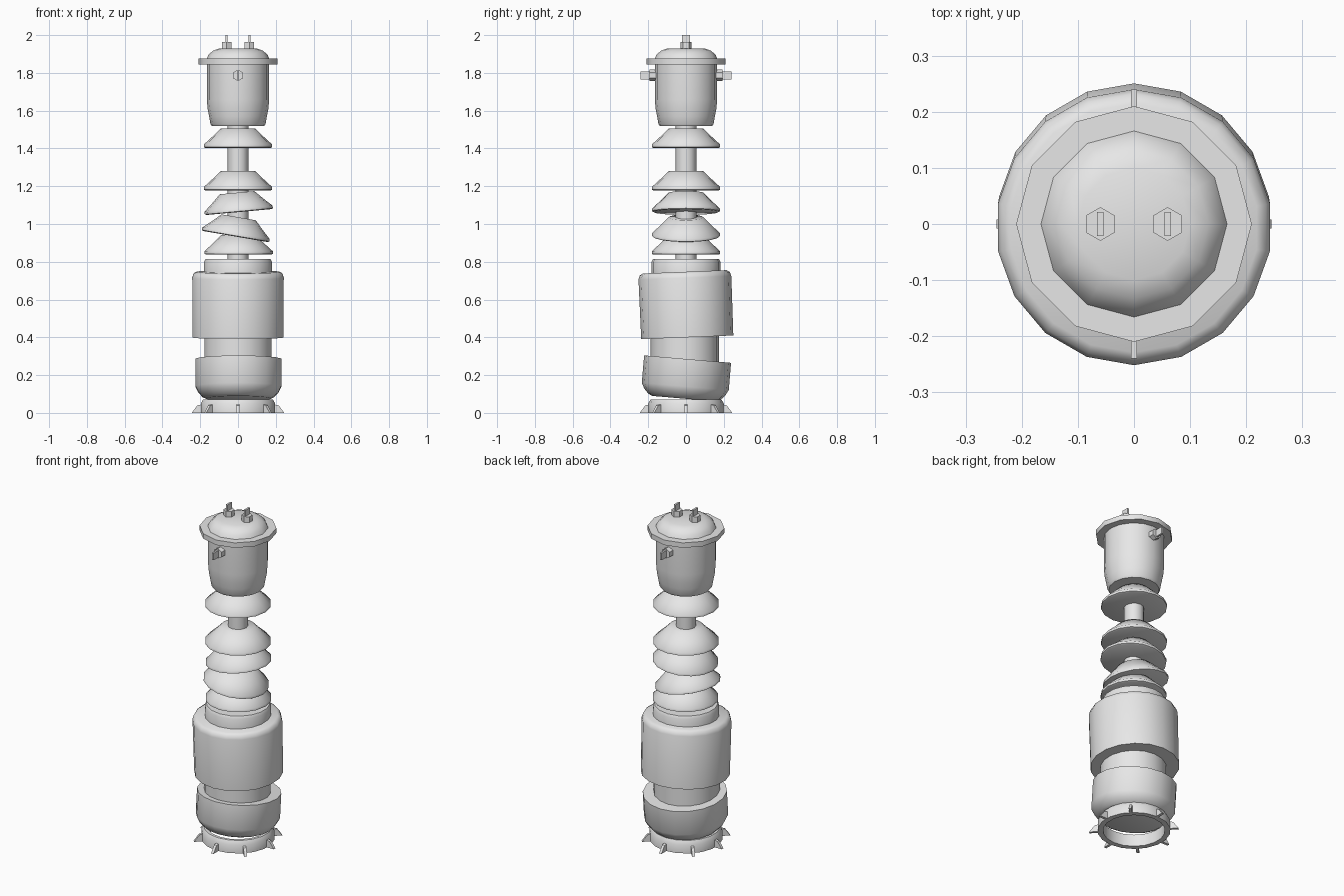
import bpy, bmesh
from math import radians, pi, sin, cos
from mathutils import Matrix, Vector

cube = bpy.data.objects.get("Cube")
if cube:
    bpy.data.objects.remove(cube, do_unlink=True)

metal = bpy.data.materials.new("plain_grey")
metal.use_nodes = True
metal.diffuse_color = (0.8, 0.8, 0.8, 1)
for node in metal.node_tree.nodes:
    if node.type == 'BSDF_PRINCIPLED':
        node.inputs["Base Color"].default_value = (0.8, 0.8, 0.8, 1)


def finish(name, bm, loc=(0, 0, 0), rot=(0, 0, 0), smooth=50):
    bmesh.ops.recalc_face_normals(bm, faces=bm.faces)
    mesh = bpy.data.meshes.new(name)
    bm.to_mesh(mesh)
    bm.free()
    mesh.materials.append(metal)
    obj = bpy.data.objects.new(name, mesh)
    bpy.context.collection.objects.link(obj)
    obj.location, obj.rotation_euler = loc, rot
    if smooth:
        bpy.ops.object.select_all(action='DESELECT')
        obj.select_set(True)
        bpy.context.view_layer.objects.active = obj
        bpy.ops.object.shade_smooth_by_angle(angle=radians(smooth))
    return obj


def lathe(name, profile, sides, loc=(0, 0, 0), rot=(0, 0, 0), ring=False, smooth=50):
    """Spin an (r, z) profile about z; ring closes the profile, otherwise cap the ends."""
    bm = bmesh.new()
    loops = []
    for r, z in profile:
        angles = [pi / 2 + 2 * pi * i / sides for i in range(sides)]
        loops.append([bm.verts.new((r * cos(a), r * sin(a), z)) for a in angles])
    pairs = list(zip(loops, loops[1:]))
    if ring:
        pairs.append((loops[-1], loops[0]))
    else:
        bm.faces.new(loops[0])
        bm.faces.new(loops[-1])
    for a, b in pairs:
        for i in range(sides):
            j = (i + 1) % sides
            bm.faces.new((a[i], a[j], b[j], b[i]))
    return finish(name, bm, loc, rot, smooth)


def box(name, size, loc):
    bm = bmesh.new()
    bmesh.ops.create_cube(bm, size=1, matrix=Matrix.Diagonal((*size, 1)))
    return finish(name, bm, loc, smooth=0)


# Hollow foot ring with eight small wedge spikes
lathe("foot_ring", [(0.17, 0), (0.2, 0), (0.2, 0.05), (0.187, 0.072), (0.17, 0.072)],
      18, ring=True)
for k in range(8):
    bm = bmesh.new()
    side = []
    for t in (-0.008, 0.008):
        side.append([bm.verts.new((x, t, z)) for x, z in
                     ((0.19, 0), (0.245, 0), (0.215, 0.04), (0.19, 0.045))])
    a, b = side
    bm.faces.new(a)
    bm.faces.new(b)
    for i in range(4):
        j = (i + 1) % 4
        bm.faces.new((a[i], a[j], b[j], b[i]))
    finish(f"foot_spike_{k + 1}", bm, rot=(0, 0, k * pi / 4), smooth=0)

# Tilted bowl, neck, loose sleeve and collar
lathe("lower_bowl", [(0.17, -0.11), (0.192, -0.1), (0.215, -0.075), (0.231, -0.045), (0.231, 0.1)],
      18, (0.002, 0, 0.185), (-0.085, 0, 0))
lathe("neck", [(0.181, 0.22), (0.181, 0.5)], 18, (0, -0.007, 0))
lathe("outer_sleeve", [(0.244, -0.17), (0.246, 0.145), (0.239, 0.167), (0.222, 0.177)],
      18, (0, 0, 0.57), (0.04, 0, 0))
lathe("collar", [(0.182, 0.72), (0.182, 0.8), (0.174, 0.815)], 18)

# Central shaft with a stack of flared discs, two of them tipped
lathe("shaft", [(0.055, 0.8), (0.055, 1.53)], 12)
discs = [(0.89, 0, 0.003), (0.985, 0.17, -0.005), (1.115, -0.09, 0), (1.23, 0, 0), (1.455, 0, 0)]
for k, (z, tilt, x) in enumerate(discs):
    lathe(f"flared_disc_{k + 1}", [(0.172, -0.052), (0.181, -0.048), (0.181, -0.034),
                                 (0.135, 0.008), (0.092, 0.051)],
          16, (x, 0, z), (0, tilt, 0))

# Head canister and lid
lathe("head_canister", [(0.138, 1.518), (0.146, 1.53), (0.153, 1.57), (0.161, 1.61),
                        (0.165, 1.66), (0.165, 1.85)], 16)
lathe("lid_flange", [(0.21, 1.845), (0.21, 1.875)], 12)
lathe("lid_dome", [(0.168, 1.87), (0.157, 1.895), (0.133, 1.917), (0.1, 1.929)], 12)

# Two hex terminals on the lid, each with an upright blade
for label, s in (("left", 1), ("right", -1)):
    lathe(f"terminal_{label}", [(0.03, 1.92), (0.03, 1.963)], 6, (s * 0.06, 0, 0), smooth=0)
    box(f"terminal_blade_{label}", (0.011, 0.042, 0.05), (s * 0.06, 0, 1.975))

# Front and back hex bolts with blades
for label, s in (("front", -1), ("back", 1)):
    lathe(f"bolt_{label}", [(0.03, 0), (0.03, 0.045)], 6, (0, s * 0.148, 1.787),
          (-s * pi / 2, 0, 0), smooth=0)
    box(f"bolt_blade_{label}", (0.011, 0.06, 0.042), (0, s * 0.21, 1.787))
